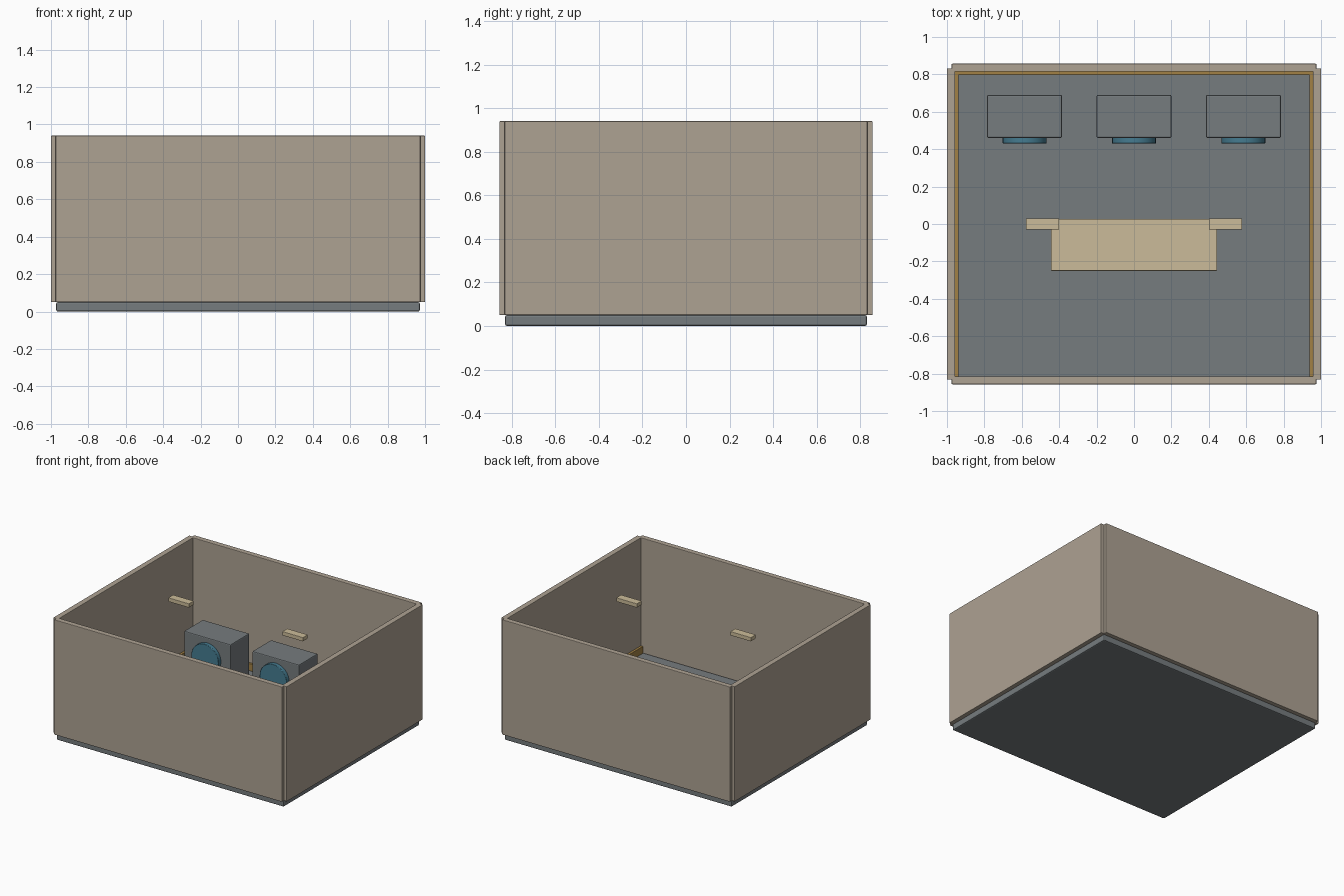
import bpy
from math import radians

if "Cube" in bpy.data.objects:
    bpy.data.objects.remove(bpy.data.objects["Cube"])


def material(name, rgb):
    m = bpy.data.materials.new(name)
    m.diffuse_color = (*rgb, 1)
    m.use_nodes = True
    m.node_tree.nodes["Principled BSDF"].inputs["Base Color"].default_value = m.diffuse_color
    return m


WALL = material("wall paint", (0.42, 0.36, 0.29))
STEEL = material("steel grey", (0.18, 0.20, 0.21))
TRIM = material("gold trim", (0.36, 0.22, 0.06))
WOOD = material("pale wood", (0.60, 0.50, 0.32))
GLASS = material("door blue", (0.06, 0.20, 0.28))


def finish(ob, name, mat, bevel):
    ob.name = name
    ob.data.materials.append(mat)
    if bevel:
        mod = ob.modifiers.new("bevel", "BEVEL")
        mod.width = bevel
        mod.segments = 2
        mod.limit_method = "ANGLE"
    return ob


def box(name, x, y, z, mat, bevel=0.004):
    """Box from (min, max) pairs on each axis."""
    mid = [(a + b) / 2 for a, b in (x, y, z)]
    bpy.ops.mesh.primitive_cube_add(size=1, location=mid)
    ob = bpy.context.object
    ob.scale = [b - a for a, b in (x, y, z)]
    bpy.ops.object.transform_apply(location=False, rotation=False, scale=True)
    return finish(ob, name, mat, bevel)


# Floor slab
box("floor", (-0.972, 0.972), (-0.83, 0.83), (0, 0.05), STEEL, 0.008)

# Four walls, front and back lapping past the side walls
box("front_wall", (-0.975, 0.975), (-0.857, -0.815), (0.05, 0.94), WALL)
box("back_wall", (-0.975, 0.975), (0.815, 0.857), (0.05, 0.94), WALL)
for side, s in (("left", -1), ("right", 1)):
    box(side + "_wall", sorted((s * 0.957, s * 1.0)), (-0.832, 0.832), (0.05, 0.94), WALL)
    # Baseboards on the sides
    box(side + "_baseboard", sorted((s * 0.938, s * 0.957)), (-0.815, 0.815),
        (0.05, 0.105), TRIM, 0.002)
box("back_baseboard", (-0.957, 0.957), (0.797, 0.815), (0.05, 0.105), TRIM, 0.002)

# Three washing machines with round doors
for i, x in enumerate((-0.585, 0, 0.585)):
    box(f"washer_body_{i}", (x - 0.2, x + 0.2), (0.46, 0.69), (0.05, 0.40), STEEL, 0.007)
    bpy.ops.mesh.primitive_cylinder_add(vertices=32, radius=0.117, depth=0.04,
                                        location=(x, 0.45, 0.245),
                                        rotation=(radians(90), 0, 0))
    finish(bpy.context.object, f"washer_door_{i}", GLASS, 0.003)
    bpy.ops.object.shade_smooth_by_angle(angle=radians(30))

# Low bench in the middle
box("bench_seat", (-0.445, 0.445), (-0.25, 0.027), (0.21, 0.25), WOOD)
for side, s in (("left", -1), ("right", 1)):
    box(side + "_bench_leg", sorted((s * 0.34, s * 0.39)), (-0.22, 0.0), (0.05, 0.21), WOOD)
    # Slim suspended light bars above the bench
    box(side + "_light_bar", sorted((s * 0.4, s * 0.577)), (-0.03, 0.03), (0.87, 0.90), WOOD, 0.002)
